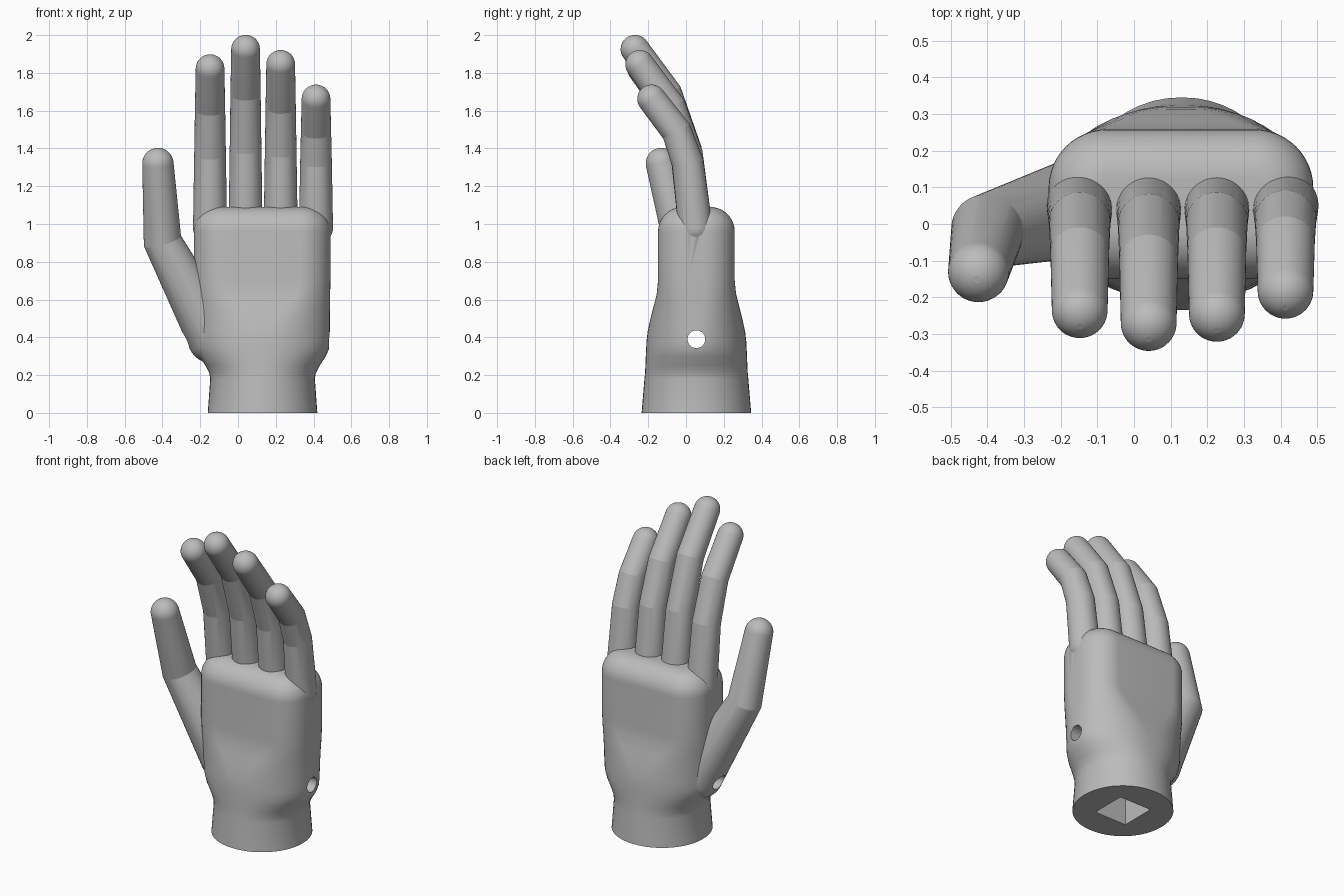
import bpy, bmesh
from math import sin, cos, pi, radians
from mathutils import Vector

cube = bpy.data.objects.get("Cube")
if cube:
    bpy.data.objects.remove(cube)

grey = bpy.data.materials.new("plain grey")
grey.use_nodes = True
COLOUR = (0.5, 0.5, 0.5, 1)
grey.diffuse_color = COLOUR
grey.node_tree.nodes["Principled BSDF"].inputs["Base Color"].default_value = COLOUR

SEGS = 48
CY = 0.055  # depth of the wrist axis


def activate(ob):
    bpy.ops.object.select_all(action='DESELECT')
    ob.select_set(True)
    bpy.context.view_layer.objects.active = ob


def loft(name, rings, sharp_angle):
    """Skin a list of equal-sized point rings and cap both ends."""
    bm = bmesh.new()
    rows = [[bm.verts.new(p) for p in ring] for ring in rings]
    for a, b in zip(rows, rows[1:]):
        for i in range(len(a)):
            j = (i + 1) % len(a)
            bm.faces.new((a[i], a[j], b[j], b[i]))
    bm.faces.new(rows[0][::-1])
    bm.faces.new(rows[-1])
    bmesh.ops.recalc_face_normals(bm, faces=bm.faces)
    mesh = bpy.data.meshes.new(name)
    bm.to_mesh(mesh)
    bm.free()
    mesh.materials.append(grey)
    ob = bpy.data.objects.new(name, mesh)
    bpy.context.scene.collection.objects.link(ob)
    activate(ob)
    bpy.ops.object.shade_smooth_by_angle(angle=radians(sharp_angle))
    return ob


def rounded_ring(z, cx, hx, hy, rx, ry):
    """Rounded rectangle with elliptical corners."""
    ring = []
    n = SEGS // 4
    for k, (sx, sy) in enumerate(((1, 1), (-1, 1), (-1, -1), (1, -1))):
        for i in range(n + 1):
            t = (k + i / n) * pi / 2
            ring.append((cx + sx * (hx - rx) + rx * cos(t),
                         CY + sy * (hy - ry) + ry * sin(t), z))
    return ring


def limb(name, path, radii):
    """Jointed tapering tube with round ends."""
    pts = [Vector(p) for p in path]
    dirs = [(b - a).normalized() for a, b in zip(pts, pts[1:])]
    steps = 12
    stops = []
    for i in range(1, steps + 1):
        t = i / steps * pi / 2
        stops.append((pts[0] - dirs[0] * radii[0] * cos(t), dirs[0], radii[0] * sin(t)))
    for i in range(1, len(pts) - 1):
        stops.append((pts[i], (dirs[i - 1] + dirs[i]).normalized(), radii[i]))
    for i in range(steps):
        t = i / steps * pi / 2
        stops.append((pts[-1] + dirs[-1] * radii[-1] * sin(t), dirs[-1], radii[-1] * cos(t)))
    rings = []
    for c, d, r in stops:
        v = d.cross(Vector((1, 0, 0))).normalized()
        u = v.cross(d)
        rings.append([c + (u * cos(2 * pi * k / SEGS) + v * sin(2 * pi * k / SEGS)) * r
                      for k in range(SEGS)])
    return loft(name, rings, 9.5)


def combine(target, other, operation):
    mod = target.modifiers.new(operation, 'BOOLEAN')
    mod.operation = operation
    mod.solver = 'EXACT'
    mod.object = other
    activate(target)
    bpy.ops.object.modifier_apply(modifier=mod.name)
    bpy.data.objects.remove(other)


# Wrist and palm
profile = [
    (0.00, 0.130, 0.290, 0.290, 0.285, 0.285),
    (0.18, 0.130, 0.277, 0.275, 0.270, 0.270),
    (0.21, 0.130, 0.282, 0.272, 0.270, 0.268),
    (0.25, 0.130, 0.302, 0.270, 0.285, 0.265),
    (0.30, 0.130, 0.335, 0.268, 0.310, 0.262),
    (0.34, 0.130, 0.352, 0.266, 0.325, 0.260),
    (0.38, 0.128, 0.358, 0.264, 0.330, 0.255),
    (0.43, 0.128, 0.359, 0.258, 0.320, 0.245),
    (0.50, 0.128, 0.359, 0.243, 0.280, 0.222),
    (0.57, 0.128, 0.359, 0.225, 0.225, 0.195),
    (0.63, 0.128, 0.360, 0.210, 0.180, 0.172),
    (0.70, 0.128, 0.361, 0.203, 0.160, 0.160),
]
rings = [rounded_ring(*row) for row in profile]
EDGE = 0.13
for i in range(11):
    t = i / 10 * pi / 2
    inset = EDGE * (1 - cos(t))
    corner = 0.16 - inset
    rings.append(rounded_ring(0.96 + EDGE * sin(t), 0.128, 0.361 - inset,
                              0.203 - inset, corner, corner))
hand = loft("hand", rings, 35)

# Fingers: x, then depth and height of the two joints and the tip
fingers = {
    "index_finger": (-0.148, (0.005, 1.36), (-0.08, 1.61), (-0.235, 1.822)),
    "middle_finger": (0.040, (0.0, 1.39), (-0.10, 1.69), (-0.270, 1.925)),
    "ring_finger": (0.226, (0.005, 1.37), (-0.08, 1.62), (-0.245, 1.845)),
    "little_finger": (0.413, (0.01, 1.32), (-0.05, 1.49), (-0.182, 1.662)),
}
parts = []
for name, (x, *joints) in fingers.items():
    path = [(x, 0.05, 0.98)] + [(x, y, z) for y, z in joints]
    parts.append(limb(name, path, (0.09, 0.084, 0.08, 0.076)))

# Thumb
parts.append(limb("thumb", [(-0.13, 0.05, 0.40), (-0.40, -0.02, 0.91), (-0.424, -0.13, 1.32)],
                  (0.14, 0.102, 0.083)))
for part in parts:
    combine(hand, part, 'UNION')

# Square mounting socket in the base and pin hole through the sides
bpy.ops.mesh.primitive_cube_add(size=1, location=(0.13, CY, 0.2))
socket = bpy.context.object
socket.scale = (0.225, 0.225, 0.6)
bpy.ops.mesh.primitive_cylinder_add(vertices=32, radius=0.047, depth=2,
                                    location=(0, CY, 0.39), rotation=(0, pi / 2, 0))
pin = bpy.context.object
for cutter in (socket, pin):
    cutter.hide_render = True
    cutter.data.materials.append(grey)
    combine(hand, cutter, 'DIFFERENCE')

activate(hand)
bpy.ops.object.shade_smooth_by_angle(angle=radians(35), keep_sharp_edges=True)
